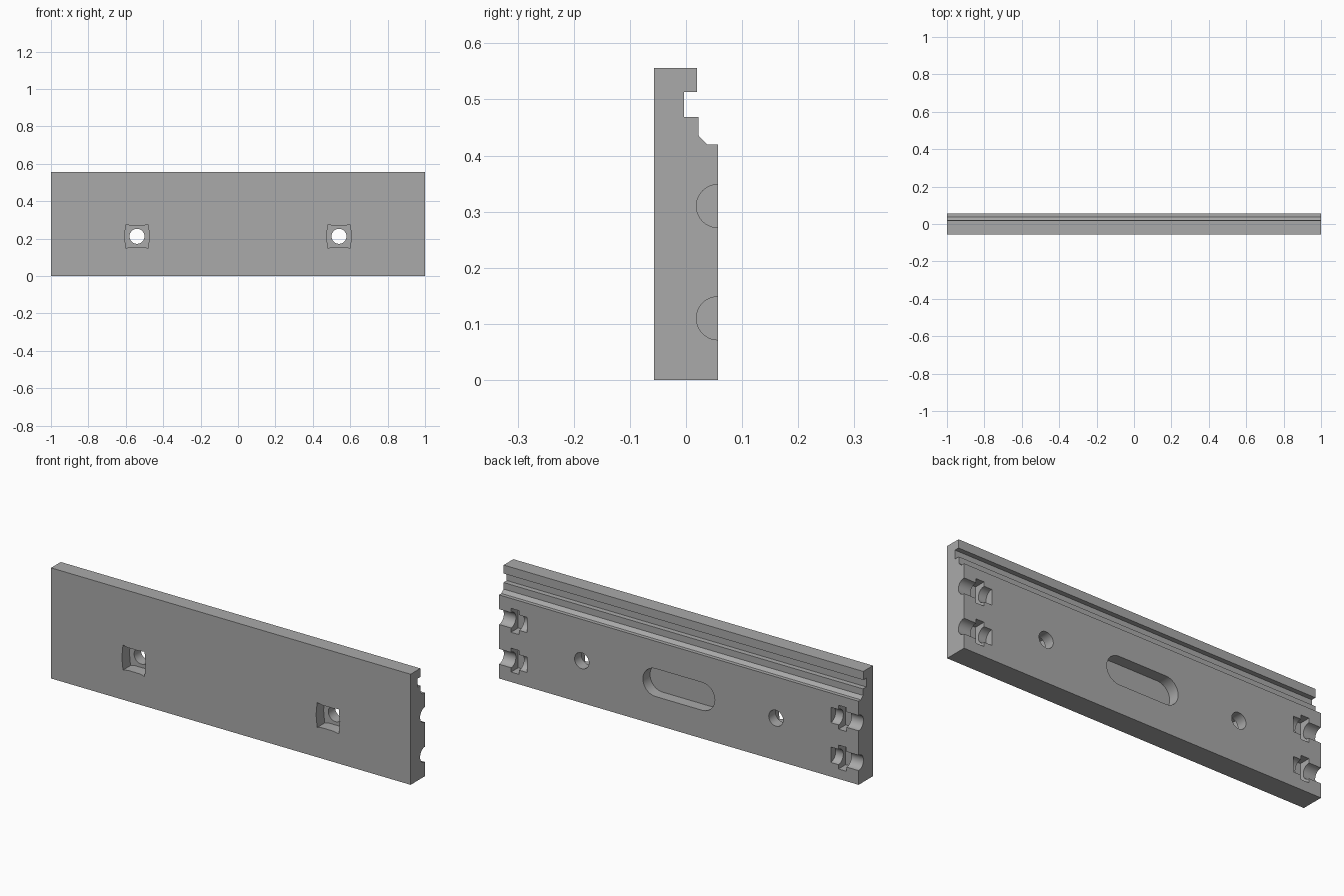
import bpy, bmesh, math
from mathutils import Matrix, Vector

cube = bpy.data.objects.get("Cube")
if cube:
    bpy.data.objects.remove(cube)

grey = bpy.data.materials.new("plain_grey")
grey.use_nodes = True
grey.diffuse_color = (0.4, 0.4, 0.4, 1)
grey.node_tree.nodes["Principled BSDF"].inputs["Base Color"].default_value = (0.4, 0.4, 0.4, 1)


def prism(name, outline, vector):
    """Closed outline of 3D points swept along a vector."""
    bm = bmesh.new()
    face = bm.faces.new([bm.verts.new(p) for p in outline])
    swept = bmesh.ops.extrude_face_region(bm, geom=[face])["geom"]
    verts = [g for g in swept if isinstance(g, bmesh.types.BMVert)]
    bmesh.ops.translate(bm, verts=verts, vec=vector)
    bmesh.ops.recalc_face_normals(bm, faces=bm.faces)
    mesh = bpy.data.meshes.new(name)
    bm.to_mesh(mesh)
    bm.free()
    mesh.materials.append(grey)
    obj = bpy.data.objects.new(name, mesh)
    bpy.context.collection.objects.link(obj)
    return obj


def arc(radius, start, end, steps):
    angles = [math.radians(start + (end - start) * i / steps) for i in range(steps + 1)]
    return [(radius * math.cos(a), radius * math.sin(a)) for a in angles]


THICK, BACK, LENGTH = 0.057, 0.057, 2.0

# Plate with the stepped rail along its top back edge
profile = [(-THICK, 0), (BACK, 0), (BACK, 0.42), (0.038, 0.42), (0.022, 0.436),
           (0.022, 0.469), (-0.004, 0.469), (-0.004, 0.513), (0.02, 0.513),
           (0.02, 0.556), (-THICK, 0.556)]
plate = prism("rail_plate", [(-1, y, z) for y, z in profile], (LENGTH, 0, 0))

cutters = []
MID = 0.212
circle = arc(0.04, 0, 360, 40)[:-1]
nut = [(0.06, 0.063), (0.033, 0.057), (-0.033, 0.057), (-0.06, 0.063), (-0.066, 0),
       (-0.06, -0.063), (-0.033, -0.057), (0.033, -0.057), (0.06, -0.063), (0.066, 0)]

# Long rounded pocket in the back
slot = [(x + 0.13, z) for x, z in arc(0.07, -90, 90, 20)]
slot += [(x - 0.13, z) for x, z in arc(0.07, 90, 270, 20)]
cutters.append(prism("slot_cutter", [(x, 0.0, z + MID) for x, z in slot], (0, 0.1, 0)))

for side in (-1, 1):
    # Through hole with a nut pocket in the front
    cx = side * 0.54
    cutters.append(prism("hole_cutter", [(x + cx, -0.1, z + MID) for x, z in circle], (0, 0.2, 0)))
    cutters.append(prism("nut_cutter", [(x + cx, -0.1, z + MID) for x, z in nut], (0, 0.103, 0)))
    # End grooves with cross slots
    for z0 in (0.11, 0.31):
        ring = arc(0.0385, 0, 360, 40)[:-1]
        cutters.append(prism("groove_cutter", [(side * 0.845, y + BACK, z + z0) for y, z in ring],
                             (side * 0.2, 0, 0)))
        box = [(0.0, -0.06), (0.1, -0.06), (0.1, 0.06), (0.0, 0.06)]
        cutters.append(prism("cross_cutter", [(side * 0.888, y, z + z0) for y, z in box],
                             (side * 0.045, 0, 0)))

# Apply the cuts, then discard the cutters
for cutter in cutters:
    mod = plate.modifiers.new(cutter.name, "BOOLEAN")
    mod.operation, mod.solver, mod.object = "DIFFERENCE", "EXACT", cutter
bpy.context.view_layer.objects.active = plate
plate.select_set(True)
for mod in list(plate.modifiers):
    bpy.ops.object.modifier_apply(modifier=mod.name)
for cutter in cutters:
    bpy.data.objects.remove(cutter)

bpy.ops.object.select_all(action="DESELECT")
plate.select_set(True)
bpy.ops.object.shade_smooth_by_angle(angle=math.radians(25))
